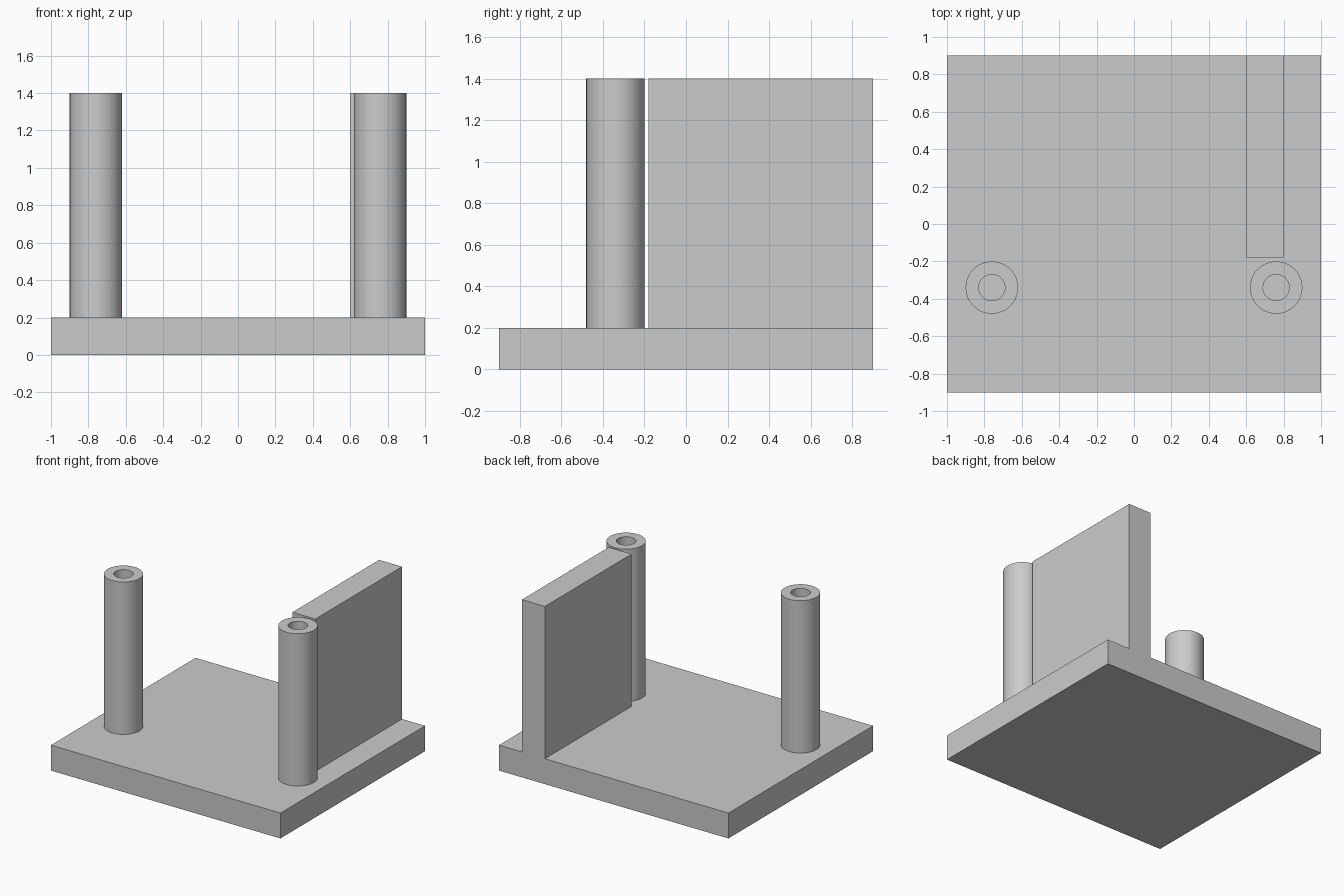
import bpy
import bmesh
import math

cube = bpy.data.objects.get("Cube")
if cube:
    bpy.data.objects.remove(cube, do_unlink=True)

# Single plain grey material
GREY = (0.6, 0.6, 0.6, 1)
grey = bpy.data.materials.new("light_grey")
grey.use_nodes = True
grey.diffuse_color = GREY
grey.node_tree.nodes["Principled BSDF"].inputs["Base Color"].default_value = GREY

PLATE_TOP, TOP = 0.2, 1.4


def finish(name, bm):
    bmesh.ops.recalc_face_normals(bm, faces=bm.faces)
    mesh = bpy.data.meshes.new(name)
    bm.to_mesh(mesh)
    bm.free()
    mesh.materials.append(grey)
    obj = bpy.data.objects.new(name, mesh)
    bpy.context.collection.objects.link(obj)
    return obj


def box(name, low, high):
    bm = bmesh.new()
    bmesh.ops.create_cube(bm, size=1)
    for v in bm.verts:
        v.co = [h if c > 0 else l for c, l, h in zip(v.co, low, high)]
    return finish(name, bm)


def tube(name, x, y, outer, inner):
    # Closed wall section revolved around the vertical axis
    bm = bmesh.new()
    section = [(inner, PLATE_TOP), (outer, PLATE_TOP), (outer, TOP), (inner, TOP)]
    verts = [bm.verts.new((r, 0, z)) for r, z in section]
    edges = [bm.edges.new((verts[i - 1], verts[i])) for i in range(len(verts))]
    bmesh.ops.spin(bm, geom=verts + edges, cent=(0, 0, 0), axis=(0, 0, 1),
                   angle=math.tau, steps=64, use_merge=True)
    bmesh.ops.remove_doubles(bm, verts=bm.verts, dist=1e-4)
    obj = finish(name, bm)
    obj.location = (x, y, 0)
    bpy.ops.object.select_all(action="DESELECT")
    obj.select_set(True)
    bpy.context.view_layer.objects.active = obj
    bpy.ops.object.shade_smooth_by_angle(angle=math.radians(30))


# Base plate and side wall
box("base_plate", (-1, -0.9, 0), (1, 0.9, PLATE_TOP))
box("side_wall", (0.6, -0.18, PLATE_TOP), (0.8, 0.9, TOP))

# Pair of hollow posts
for side, sign in (("left", 1), ("right", -1)):
    tube(side + "_post", sign * 0.76, -0.34, 0.14, 0.07)
